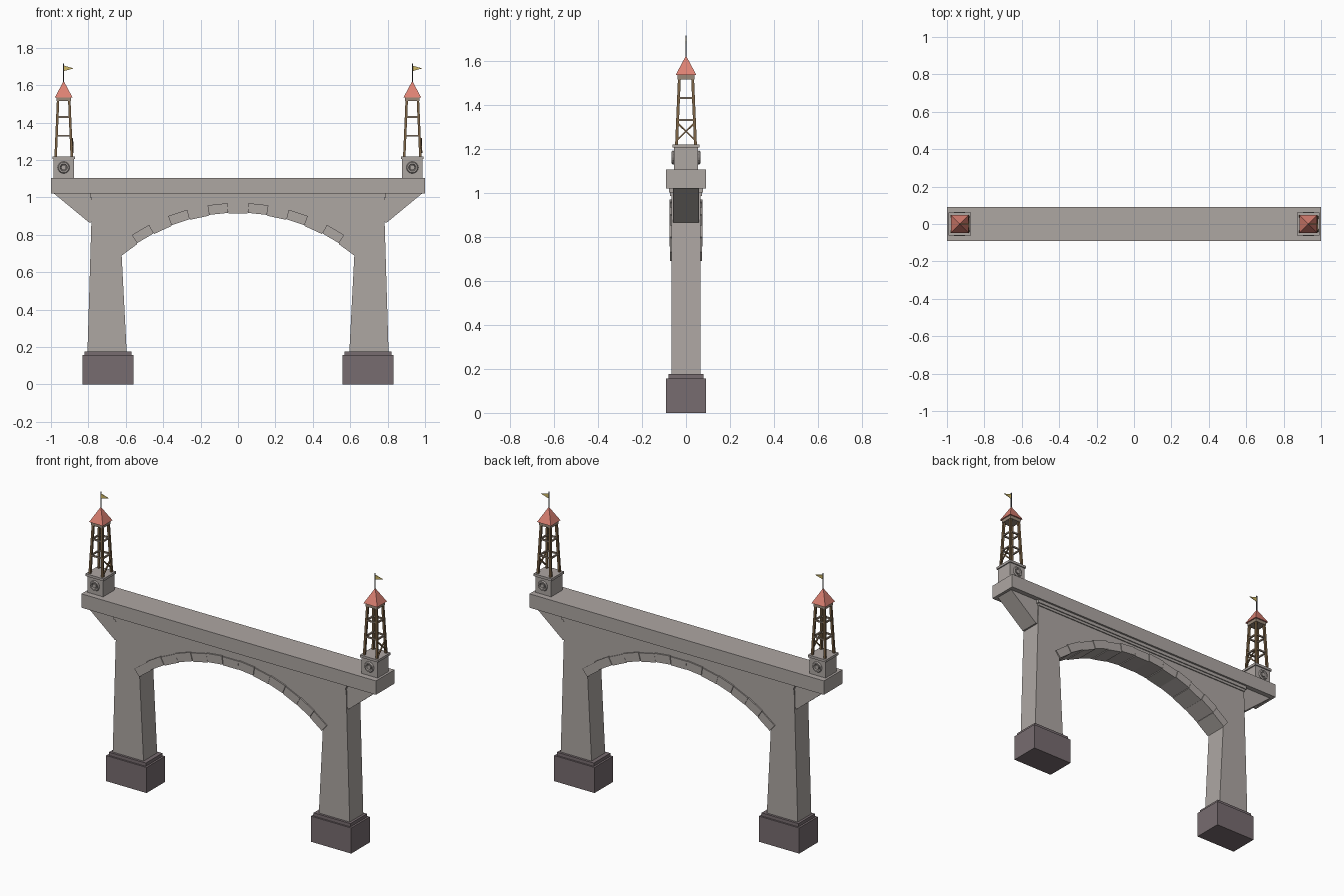
import bpy, bmesh, math
from mathutils import Vector

if "Cube" in bpy.data.objects:
    bpy.data.objects.remove(bpy.data.objects["Cube"], do_unlink=True)


def material(name, rgb):
    m = bpy.data.materials.new(name)
    m.use_nodes = True
    m.diffuse_color = (*rgb, 1)
    bsdf = next(n for n in m.node_tree.nodes if n.type == 'BSDF_PRINCIPLED')
    bsdf.inputs["Base Color"].default_value = (*rgb, 1)
    return m


STONE = material("warm grey stone", (0.42, 0.385, 0.365))
PLINTH = material("dark plinth stone", (0.185, 0.15, 0.16))
WOOD = material("brown timber", (0.20, 0.125, 0.06))
EAVES = material("pale timber", (0.32, 0.25, 0.19))
ROOF = material("red roof", (0.72, 0.22, 0.17))
IRON = material("dark iron", (0.09, 0.09, 0.10))
FLAG = material("yellow flag", (0.62, 0.48, 0.14))


def finish(name, bm, mat):
    bmesh.ops.recalc_face_normals(bm, faces=bm.faces)
    me = bpy.data.meshes.new(name)
    bm.to_mesh(me)
    bm.free()
    me.materials.append(mat)
    ob = bpy.data.objects.new(name, me)
    bpy.context.scene.collection.objects.link(ob)
    return ob


def add_prism(bm, profile, depth):
    """Extrude an x/z outline symmetrically through y."""
    front = [bm.verts.new((x, -depth, z)) for x, z in profile]
    back = [bm.verts.new((x, depth, z)) for x, z in profile]
    n = len(profile)
    bm.faces.new(front)
    bm.faces.new(back[::-1])
    for i in range(n):
        j = (i + 1) % n
        bm.faces.new((front[i], back[i], back[j], front[j]))


def prism(name, profile, depth, mat):
    bm = bmesh.new()
    add_prism(bm, profile, depth)
    return finish(name, bm, mat)


def box(name, x, hx, hy, z0, z1, mat):
    return prism(name, [(x - hx, z0), (x + hx, z0), (x + hx, z1), (x - hx, z1)], hy, mat)


def add_beam(bm, a, b, w):
    """Square bar between two points."""
    a, b = Vector(a), Vector(b)
    d = b - a
    geo = bmesh.ops.create_cube(bm, size=1)["verts"]
    bmesh.ops.scale(bm, vec=(w, w, d.length), verts=geo)
    if abs(d.z) < 1e-6:
        rot = Vector((0, 0, 1)).rotation_difference(d).to_matrix()
    else:
        rot = d.to_track_quat('Z', 'Y').to_matrix()
        if abs(d.x) > 1e-6 and abs(d.y) > 1e-6:
            rot = Vector((0, 0, 1)).rotation_difference(d).to_matrix()
    bmesh.ops.rotate(bm, cent=(0, 0, 0), matrix=rot, verts=geo)
    bmesh.ops.translate(bm, vec=(a + b) / 2, verts=geo)


# Arch geometry
RADIUS, CENTRE_Z, HALF = 0.967, -0.052, math.radians(39.9)


def arc(r, t):
    return (r * math.sin(t), CENTRE_Z + r * math.cos(t))


# Spandrel wall and tapering legs in one outline
steps = 26
wall = [(-0.78, 1.0), (-0.805, 0.17), (-0.595, 0.17), (-0.622, 0.69)]
wall += [arc(RADIUS + 0.008, -HALF + 2 * HALF * i / steps) for i in range(1, steps)]
wall += [(0.622, 0.69), (0.595, 0.17), (0.805, 0.17), (0.78, 1.0)]
prism("bridge_wall", wall, 0.066, STONE)

# Arch stones, each a straight-sided block slightly out of line with the next
bm = bmesh.new()
count = 13
for i in range(count):
    t0 = -HALF + 2 * HALF * i / count
    t1 = -HALF + 2 * HALF * (i + 1) / count
    step = 0.004 * (i % 2)
    add_prism(bm, [arc(RADIUS + step, t0 + 0.001), arc(RADIUS + step, t1 - 0.001),
                   arc(RADIUS + 0.052 + step, t1 - 0.001),
                   arc(RADIUS + 0.052 + step, t0 + 0.001)], 0.073 + step / 2)
finish("arch_stones", bm, STONE)

# Deck and stepped cornice
box("deck", 0, 1.0, 0.09, 1.02, 1.105, STONE)
box("cornice_upper", 0, 0.79, 0.078, 1.0, 1.02, STONE)
box("cornice_lower", 0, 0.782, 0.072, 0.985, 1.0, STONE)

# Feet and deck brackets
for side, s in (("left", 1), ("right", -1)):
    box(side + "_foot", s * 0.695, 0.137, 0.09, 0, 0.157, PLINTH)
    box(side + "_foot_step", s * 0.695, 0.125, 0.08, 0.157, 0.177, PLINTH)
    prism(side + "_bracket", [(s * 0.77, 1.02), (s * 0.983, 1.02),
                              (s * 0.795, 0.865), (s * 0.785, 0.865)], 0.06, STONE)


def tower(side, cx):
    # Stone pedestal with a moulded cap
    box(side + "_pedestal", cx, 0.054, 0.054, 1.105, 1.205, STONE)
    box(side + "_pedestal_cap", cx, 0.061, 0.061, 1.205, 1.22, STONE)

    # Round medallions on front and back
    for face, s in (("front", -1), ("back", 1)):
        bpy.ops.mesh.primitive_torus_add(location=(cx, s * 0.058, 1.16),
                                         rotation=(math.pi / 2, 0, 0),
                                         major_radius=0.024, minor_radius=0.008,
                                         major_segments=16, minor_segments=6)
        ring = bpy.context.object
        ring.name = f"{side}_{face}_medallion_ring"
        ring.data.materials.append(STONE)
        bpy.ops.mesh.primitive_cylinder_add(vertices=12, radius=0.013, depth=0.014,
                                            location=(cx, s * 0.056, 1.16),
                                            rotation=(math.pi / 2, 0, 0))
        disc = bpy.context.object
        disc.name = f"{side}_{face}_medallion_disc"
        disc.data.materials.append(STONE)

    # Splayed timber legs with rungs
    z0, z1 = 1.218, 1.52

    def spread(z):
        return 0.043 - 0.013 * (z - z0) / (z1 - z0)

    corners = [(-1, -1), (1, -1), (1, 1), (-1, 1)]

    def at(c, z):
        return (cx + c[0] * spread(z), c[1] * spread(z), z)

    legs, rungs = bmesh.new(), bmesh.new()
    for i, c in enumerate(corners):
        add_beam(legs, at(c, z0), at(c, z1), 0.013)
        for z in (1.33, 1.43):
            add_beam(rungs, at(c, z), at(corners[(i + 1) % 4], z), 0.009)
    finish(side + "_tower_legs", legs, WOOD)
    finish(side + "_tower_rungs", rungs, EAVES)

    # Crossed brace on the outer +x face
    brace = bmesh.new()
    for s in (-1, 1):
        add_beam(brace, (cx + 0.05, -s * 0.04, 1.24), (cx + 0.047, s * 0.037, 1.315), 0.007)
    finish(side + "_cross_brace", brace, WOOD)

    # Eaves, pyramid roof, pole and pennant
    box(side + "_eaves", cx, 0.039, 0.039, 1.515, 1.54, EAVES)
    bpy.ops.mesh.primitive_cone_add(vertices=4, radius1=0.047 * math.sqrt(2), radius2=0,
                                    depth=0.088, location=(cx, 0, 1.579),
                                    rotation=(0, 0, math.pi / 4))
    roof = bpy.context.object
    roof.name = side + "_roof"
    roof.data.materials.append(ROOF)
    bpy.ops.mesh.primitive_cylinder_add(vertices=8, radius=0.003, depth=0.105,
                                        location=(cx, 0, 1.6625))
    pole = bpy.context.object
    pole.name = side + "_flag_pole"
    pole.data.materials.append(IRON)
    prism(side + "_flag", [(cx, 1.675), (cx + 0.053, 1.69), (cx, 1.705)], 0.0015, FLAG)


tower("left", 0.932)
tower("right", -0.932)
